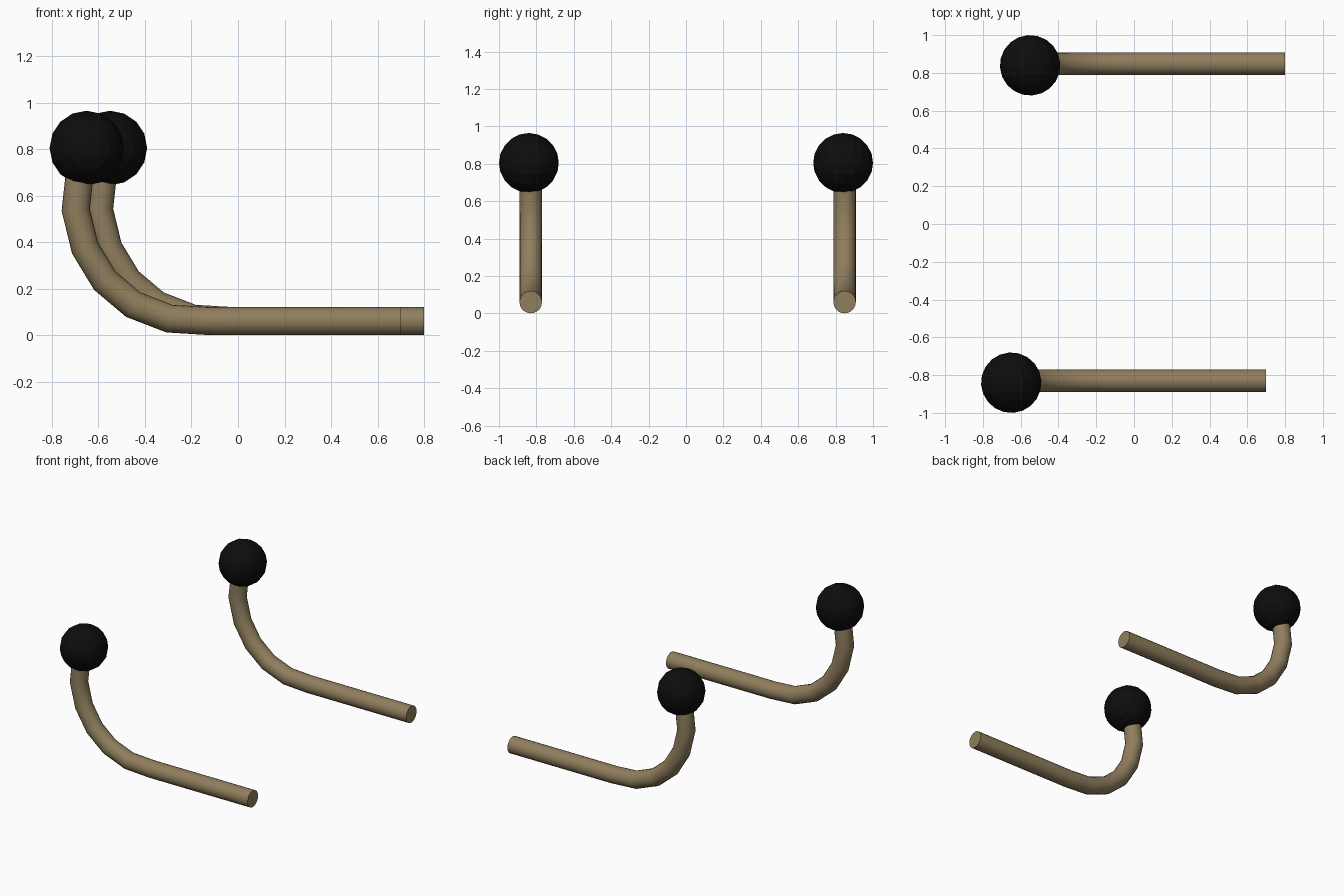
import bpy, bmesh
from math import cos, sin, pi, radians
from mathutils import Vector, Matrix

cube = bpy.data.objects.get("Cube")
if cube:
    bpy.data.objects.remove(cube, do_unlink=True)


def material(name, color):
    mat = bpy.data.materials.new(name)
    mat.use_nodes = True
    mat.diffuse_color = color
    bsdf = mat.node_tree.nodes["Principled BSDF"]
    bsdf.inputs["Base Color"].default_value = color
    bsdf.inputs["Roughness"].default_value = 0.7
    return mat


tan = material("tan_metal", (0.28, 0.21, 0.11, 1))
black = material("black_rubber", (0.004, 0.004, 0.004, 1))

# Centre line of the rod in x and z, from the straight end up into the knob
PATH = [(0.70, 0.061), (-0.115, 0.061), (-0.295, 0.072), (-0.45, 0.132),
        (-0.572, 0.235), (-0.657, 0.375), (-0.697, 0.54), (-0.683, 0.667),
        (-0.665, 0.78)]
RADIUS = 0.06
SIDES = 20


def finish(bm, name, mat):
    bmesh.ops.recalc_face_normals(bm, faces=bm.faces)
    mesh = bpy.data.meshes.new(name)
    bm.to_mesh(mesh)
    bm.free()
    mesh.materials.append(mat)
    obj = bpy.data.objects.new(name, mesh)
    bpy.context.collection.objects.link(obj)
    return obj


def rod(name, dx, y):
    # Round tube with mitred rings at every bend
    bm = bmesh.new()
    pts = [Vector((x + dx, y, z)) for x, z in PATH]
    side = Vector((0, 1, 0))
    rings = []
    for i, p in enumerate(pts):
        before = (p - pts[max(i - 1, 0)]).normalized()
        after = (pts[min(i + 1, len(pts) - 1)] - p).normalized()
        tangent = (before + after).normalized()
        stretch = 1 / tangent.dot(after if i == 0 else before)
        up = tangent.cross(side) * stretch
        rings.append([bm.verts.new(p + RADIUS * (side * cos(a) + up * sin(a)))
                      for a in (2 * pi * k / SIDES for k in range(SIDES))])
    for r, s in zip(rings, rings[1:]):
        for k in range(SIDES):
            n = (k + 1) % SIDES
            bm.faces.new((r[k], r[n], s[n], s[k]))
    bm.faces.new(rings[0])
    bm.faces.new(rings[-1])
    obj = finish(bm, name, tan)
    bpy.ops.object.select_all(action='DESELECT')
    obj.select_set(True)
    bpy.context.view_layer.objects.active = obj
    bpy.ops.object.shade_smooth_by_angle(angle=radians(35))


def knob(name, dx, y):
    # Faceted ball whose poles lie along the width
    bm = bmesh.new()
    place = (Matrix.Translation((-0.65 + dx, y, 0.805))
             @ Matrix.Rotation(radians(4), 4, 'Z')
             @ Matrix.Rotation(radians(90), 4, 'X'))
    bmesh.ops.create_uvsphere(bm, u_segments=16, v_segments=10,
                              radius=0.16, matrix=place)
    finish(bm, name, black)


for label, dx, rod_y, knob_y in (("front", 0, -0.83, -0.84),
                                 ("back", 0.1, 0.848, 0.84)):
    rod(label + "_lever_rod", dx, rod_y)
    knob(label + "_lever_knob", dx, knob_y)
